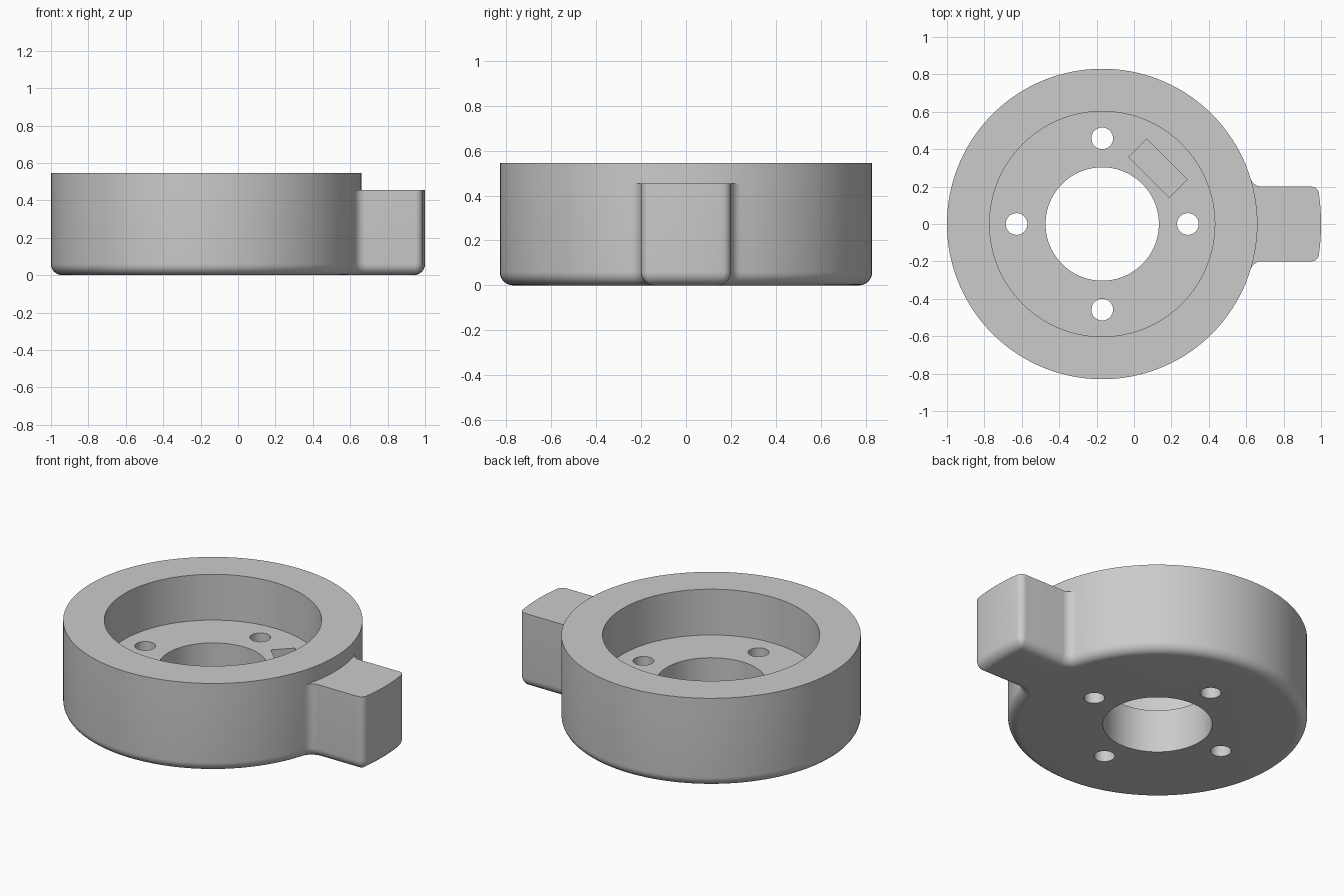
import bpy, bmesh
from math import pi, sin, cos, sqrt, atan2

if "Cube" in bpy.data.objects:
    bpy.data.objects.remove(bpy.data.objects["Cube"])

CX = -0.17             # ring axis
R, END = 0.83, 1.17    # ring radius, tab end radius
TOP, TAB_TOP, FLOOR = 0.545, 0.455, 0.265
ROUND = 0.06           # rounded bottom edge

grey = bpy.data.materials.new("grey")
grey.diffuse_color = (0.6, 0.6, 0.6, 1)
grey.use_nodes = True
grey.node_tree.nodes["Principled BSDF"].inputs["Base Color"].default_value = grey.diffuse_color


def arc(x, y, r, a, b, n):
    return [(x + r * cos(a + (b - a) * i / n), y + r * sin(a + (b - a) * i / n))
            for i in range(n + 1)]


def outline(d):
    """Ring arc, then blended tab outline, both inset by d."""
    w, f, c = 0.2 - d, 0.06 + d, max(0.04 - d, 0.003)
    cy = w + f
    cx = sqrt((R - d + f) ** 2 - cy ** 2)
    a = atan2(cy, cx)
    ring = arc(0, 0, R - d, a, 2 * pi - a, 120)
    e = END - d
    kx = sqrt((e - c) ** 2 - (w - c) ** 2)
    k = atan2(w - c, kx)
    half = arc(cx, -cy, f, pi - a, pi / 2, 8)[1:] + arc(kx, -(w - c), c, -pi / 2, -k, 6)
    tab = half + arc(0, 0, e, -k, k, 10)[1:-1] + [(x, -y) for x, y in reversed(half)]
    return ring, tab, a


def mount_body():
    bm = bmesh.new()

    def layer(pts, z):
        return [bm.verts.new((x + CX, y, z)) for x, y in pts]

    def skin(lo, hi):
        n = len(lo)
        for i in range(n):
            j = (i + 1) % n
            bm.faces.new((lo[i], lo[j], hi[j], hi[i]))

    # rounded bottom edge and lower wall
    steps = [(ROUND * (1 - sin(t * pi / 16)), ROUND * (1 - cos(t * pi / 16))) for t in range(9)]
    rows = []
    for d, z in steps + [(0, TAB_TOP)]:
        ring, tab, a = outline(d)
        rows.append(layer(ring + tab, z))
    bm.faces.new(list(reversed(rows[0])))
    for lo, hi in zip(rows, rows[1:]):
        skin(lo, hi)
    # flat tab top and upper ring wall
    ring, tab, a = outline(0)
    gap_pts = arc(0, 0, R, -a, a, 16)[1:-1]
    n = len(ring)
    gap = layer(gap_pts, TAB_TOP)
    last = rows[-1]
    bm.faces.new([last[n - 1]] + last[n:] + [last[0]] + gap[::-1])
    upper = layer(ring + gap_pts, TOP)
    skin(last[:n] + gap, upper)
    bm.faces.new(upper)
    bmesh.ops.recalc_face_normals(bm, faces=bm.faces)
    me = bpy.data.meshes.new("mount_body")
    bm.to_mesh(me)
    bm.free()
    ob = bpy.data.objects.new("mount_body", me)
    bpy.context.collection.objects.link(ob)
    me.materials.append(grey)
    return ob


def cut(body, cutter):
    cutter.hide_render = True
    bpy.context.view_layer.objects.active = body
    m = body.modifiers.new("cut", 'BOOLEAN')
    m.operation, m.solver, m.object = 'DIFFERENCE', 'EXACT', cutter
    bpy.ops.object.modifier_apply(modifier=m.name)
    bpy.data.objects.remove(cutter)


def cylinder(x, y, r, z0, z1, n):
    bpy.ops.mesh.primitive_cylinder_add(vertices=n, radius=r, depth=z1 - z0,
                                        location=(x, y, (z0 + z1) / 2))
    ob = bpy.context.object
    ob.data.materials.append(grey)
    return ob


body = mount_body()
# recess, centre bore and four bolt holes
cut(body, cylinder(CX, 0, 0.602, FLOOR, 0.8, 128))
cut(body, cylinder(CX, 0, 0.303, -0.1, 0.4, 96))
for i in range(4):
    cut(body, cylinder(CX + 0.458 * cos(i * pi / 2), 0.458 * sin(i * pi / 2), 0.058, -0.1, 0.4, 32))
# slanted pocket in the recess floor
bpy.ops.mesh.primitive_cube_add(size=1, location=(CX + 0.298, 0.298, FLOOR),
                                rotation=(0, 0, pi / 4))
pocket = bpy.context.object
pocket.scale = (0.135, 0.305, 0.2)
pocket.data.materials.append(grey)
bpy.context.view_layer.update()
cut(body, pocket)

bpy.ops.object.select_all(action='DESELECT')
body.select_set(True)
bpy.context.view_layer.objects.active = body
bpy.ops.object.shade_smooth_by_angle(angle=pi / 6)
